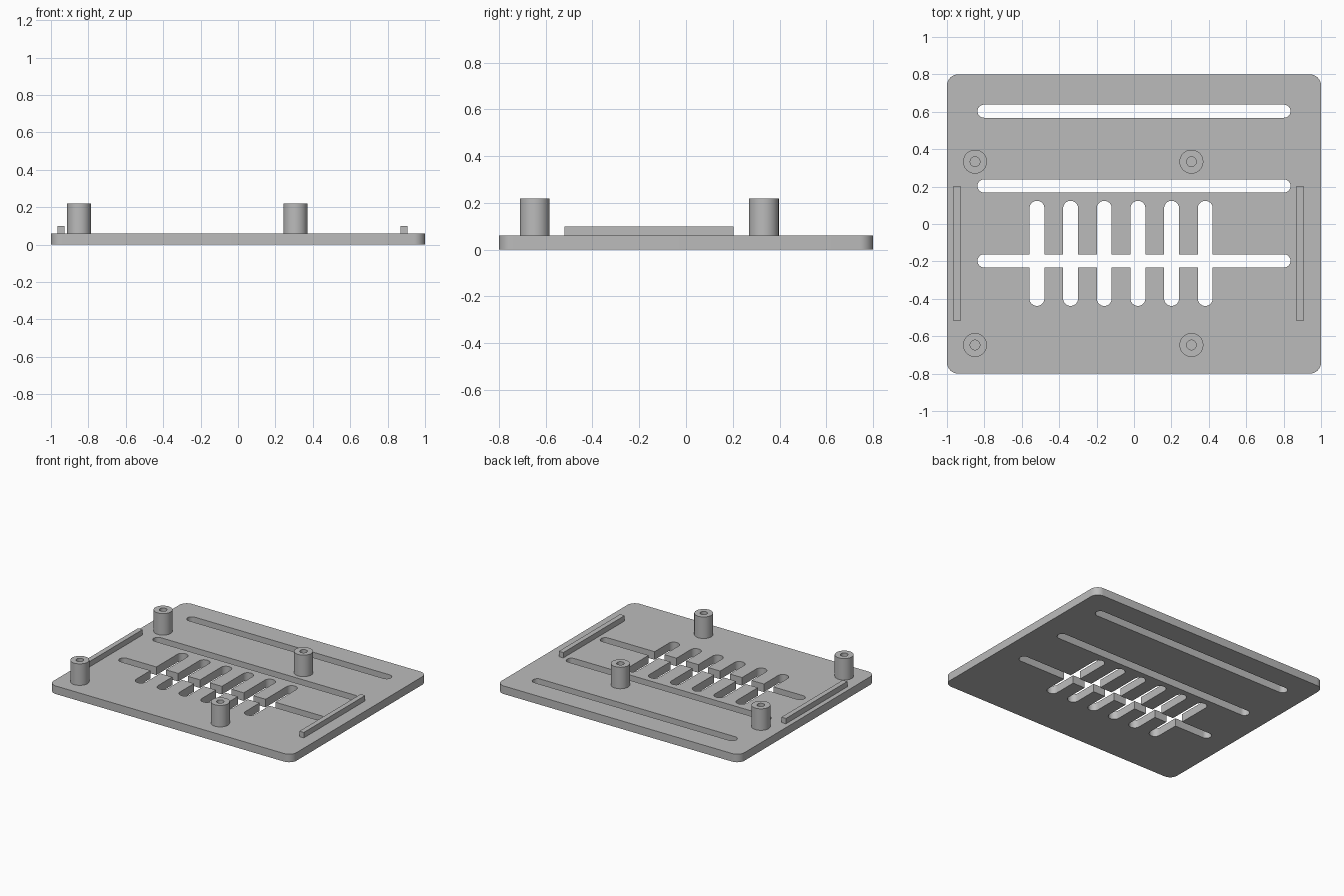
import bpy
import bmesh
from math import cos, sin, pi, radians

cube = bpy.data.objects.get("Cube")
if cube:
    bpy.data.objects.remove(cube, do_unlink=True)

grey = bpy.data.materials.new("plain grey")
grey.use_nodes = True
COLOUR = (0.5, 0.5, 0.5, 1)
grey.diffuse_color = COLOUR
grey.node_tree.nodes["Principled BSDF"].inputs["Base Color"].default_value = COLOUR


def rounded_prism(name, x, y, width, depth, z0, z1, radius=0.0, steps=8):
    """Upright prism over a rectangle with rounded corners, centred on x, y."""
    outline = []
    for i, (sx, sy) in enumerate([(1, 1), (-1, 1), (-1, -1), (1, -1)]):
        cx = x + sx * (width / 2 - radius)
        cy = y + sy * (depth / 2 - radius)
        for k in range(steps + 1 if radius else 1):
            a = (i + k / steps) * pi / 2
            outline.append((cx + radius * cos(a), cy + radius * sin(a), z0))
    bm = bmesh.new()
    face = bm.faces.new([bm.verts.new(p) for p in outline])
    top = bmesh.ops.extrude_face_region(bm, geom=[face])["geom"]
    verts = [v for v in top if isinstance(v, bmesh.types.BMVert)]
    bmesh.ops.translate(bm, verts=verts, vec=(0, 0, z1 - z0))
    bmesh.ops.remove_doubles(bm, verts=bm.verts, dist=1e-5)
    bmesh.ops.recalc_face_normals(bm, faces=bm.faces)
    mesh = bpy.data.meshes.new(name)
    bm.to_mesh(mesh)
    bm.free()
    mesh.materials.append(grey)
    obj = bpy.data.objects.new(name, mesh)
    bpy.context.collection.objects.link(obj)
    return obj


def activate(obj):
    bpy.ops.object.select_all(action="DESELECT")
    obj.select_set(True)
    bpy.context.view_layer.objects.active = obj


def cut(obj, cutter):
    """Subtract the cutter from the object, then discard the cutter."""
    cutter.hide_render = True
    activate(obj)
    mod = obj.modifiers.new("cut", "BOOLEAN")
    mod.operation = "DIFFERENCE"
    mod.solver = "EXACT"
    mod.object = cutter
    bpy.ops.object.modifier_apply(modifier=mod.name)
    bpy.data.objects.remove(cutter, do_unlink=True)


def smooth(obj):
    activate(obj)
    bpy.ops.object.shade_smooth_by_angle(angle=radians(30))


THICK = 0.06

# Base plate with three long slots crossed by a row of short ones
plate = rounded_prism("base_plate", 0, 0, 2, 1.6, 0, THICK, 0.06)
for y in (0.603, 0.203, -0.197):
    cut(plate, rounded_prism("slot_cutter", 0, y, 1.674, 0.07, -0.1, 0.2, 0.0349))
for i in range(6):
    x = -0.519 + 0.18 * i
    cut(plate, rounded_prism("vent_cutter", x, -0.157, 0.08, 0.562, -0.1, 0.2, 0.0399))
smooth(plate)

# Four hollow standoff posts
for side, x in (("right", -0.85), ("left", 0.307)):
    for end, y in (("front", -0.647), ("back", 0.333)):
        post = rounded_prism(f"{end}_{side}_post", x, y, 0.128, 0.128,
                             THICK, 0.22, 0.064)
        cut(post, rounded_prism("bore_cutter", x, y, 0.052, 0.052, 0, 0.3, 0.026))
        smooth(post)

# Low rails along both sides
for side, x in (("right", -0.947), ("left", 0.887)):
    rounded_prism(f"{side}_rail", x, -0.158, 0.037, 0.722, THICK, 0.1)
